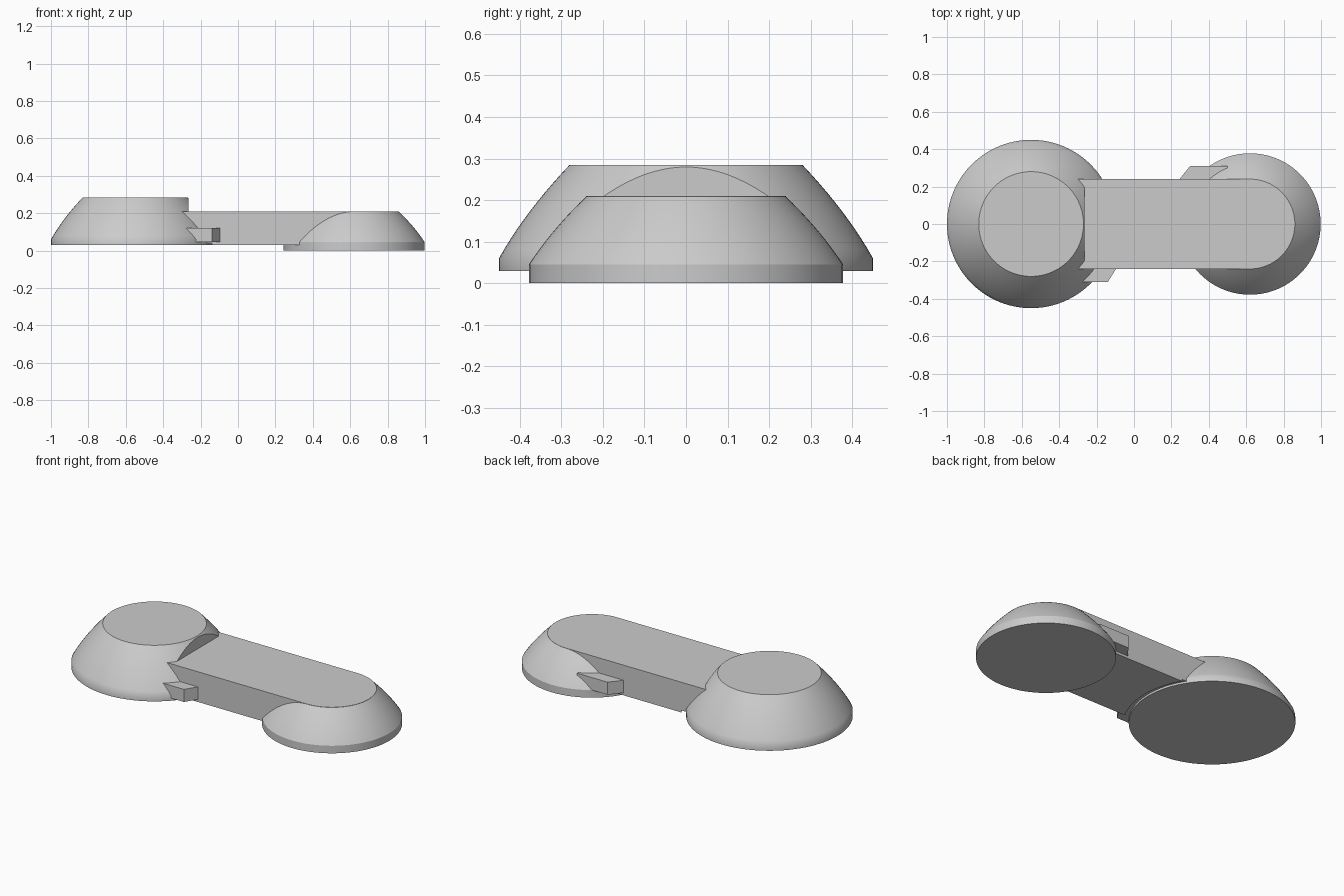
import bpy, bmesh, math

cube = bpy.data.objects.get("Cube")
if cube:
    bpy.data.objects.remove(cube, do_unlink=True)

grey = bpy.data.materials.new("plain grey")
grey.use_nodes = True
GREY = (0.6, 0.6, 0.6, 1)
grey.diffuse_color = GREY
grey.node_tree.nodes["Principled BSDF"].inputs["Base Color"].default_value = GREY

BIG_X, SMALL_X = -0.55, 0.62
ARM_HALF, ARM_TOP, FLOOR = 0.24, 0.21, 0.03


def finish(name, bm):
    bmesh.ops.recalc_face_normals(bm, faces=bm.faces)
    mesh = bpy.data.meshes.new(name)
    bm.to_mesh(mesh)
    bm.free()
    mesh.materials.append(grey)
    obj = bpy.data.objects.new(name, mesh)
    bpy.context.collection.objects.link(obj)
    return obj


def prism(name, outline, z0, z1):
    bm = bmesh.new()
    face = bm.faces.new([bm.verts.new((x, y, z0)) for x, y in outline])
    top = bmesh.ops.extrude_face_region(bm, geom=[face])["geom"]
    bmesh.ops.translate(bm, vec=(0, 0, z1 - z0),
                        verts=[v for v in top if isinstance(v, bmesh.types.BMVert)])
    return finish(name, bm)


def circle(x, r, start=0.0, sweep=math.tau, n=96):
    return [(x + r * math.cos(start + sweep * i / n),
             r * math.sin(start + sweep * i / n)) for i in range(n)]


def dome(name, x, r0, r1, z0, z1, z2, bulge, steps=10, n=96):
    """Short upright rim, then a gently bulging slope to a flat top."""
    profile = [(r0, z0)]
    for i in range(steps + 1):
        t = i / steps
        profile.append((r0 + (r1 - r0) * t + 4 * bulge * t * (1 - t), z1 + (z2 - z1) * t))
    bm = bmesh.new()
    rings = [[bm.verts.new((px, py, z)) for px, py in circle(x, r, n=n)] for r, z in profile]
    for a, b in zip(rings, rings[1:]):
        for i in range(n):
            j = (i + 1) % n
            bm.faces.new((a[i], a[j], b[j], b[i]))
    bm.faces.new(rings[0])
    bm.faces.new(rings[-1])
    return finish(name, bm)


def cut(obj, cutter):
    cutter.hide_render = True
    mod = obj.modifiers.new("cut", 'BOOLEAN')
    mod.operation, mod.solver, mod.object = 'DIFFERENCE', 'EXACT', cutter
    bpy.ops.object.select_all(action='DESELECT')
    bpy.context.view_layer.objects.active = obj
    obj.select_set(True)
    bpy.ops.object.modifier_apply(modifier=mod.name)
    bpy.data.objects.remove(cutter, do_unlink=True)


def smooth(obj, degrees):
    bpy.ops.object.select_all(action='DESELECT')
    bpy.context.view_layer.objects.active = obj
    obj.select_set(True)
    bpy.ops.object.shade_smooth_by_angle(angle=math.radians(degrees))


# Large round end, trimmed flat above the arm
large_end = dome("large_end", BIG_X, 0.45, 0.28, FLOOR, 0.06, 0.285, 0.011)
cut(large_end, prism("trim_cutter", [(-0.265, -ARM_HALF), (0.1, -ARM_HALF),
                                     (0.1, ARM_HALF), (-0.265, ARM_HALF)], ARM_TOP, 0.4))
smooth(large_end, 40)

# Small round end
small_end = dome("small_end", SMALL_X, 0.378, 0.24, 0, 0.045, ARM_TOP - 0.001, 0.008)
smooth(small_end, 25)

# Flat arm with a rounded tip and a shallow clearance groove under the large end
tip = circle(SMALL_X, ARM_HALF, -math.pi / 2, math.pi, 48) + [(SMALL_X, ARM_HALF)]
arm = prism("arm", tip + [(-0.5, ARM_HALF), (-0.5, -ARM_HALF)], FLOOR, ARM_TOP)
cut(arm, prism("groove_cutter", circle(BIG_X, 0.477), -0.1, 0.042))
smooth(arm, 25)

# Slanted side tabs
prism("front_tab", [(-0.4, -0.31), (-0.14, -0.31), (-0.09, -0.23), (-0.4, -0.23)], 0.045, 0.12)
prism("back_tab", [(0.235, 0.23), (0.30, 0.31), (0.5, 0.31), (0.5, 0.23)], 0.045, 0.12)
